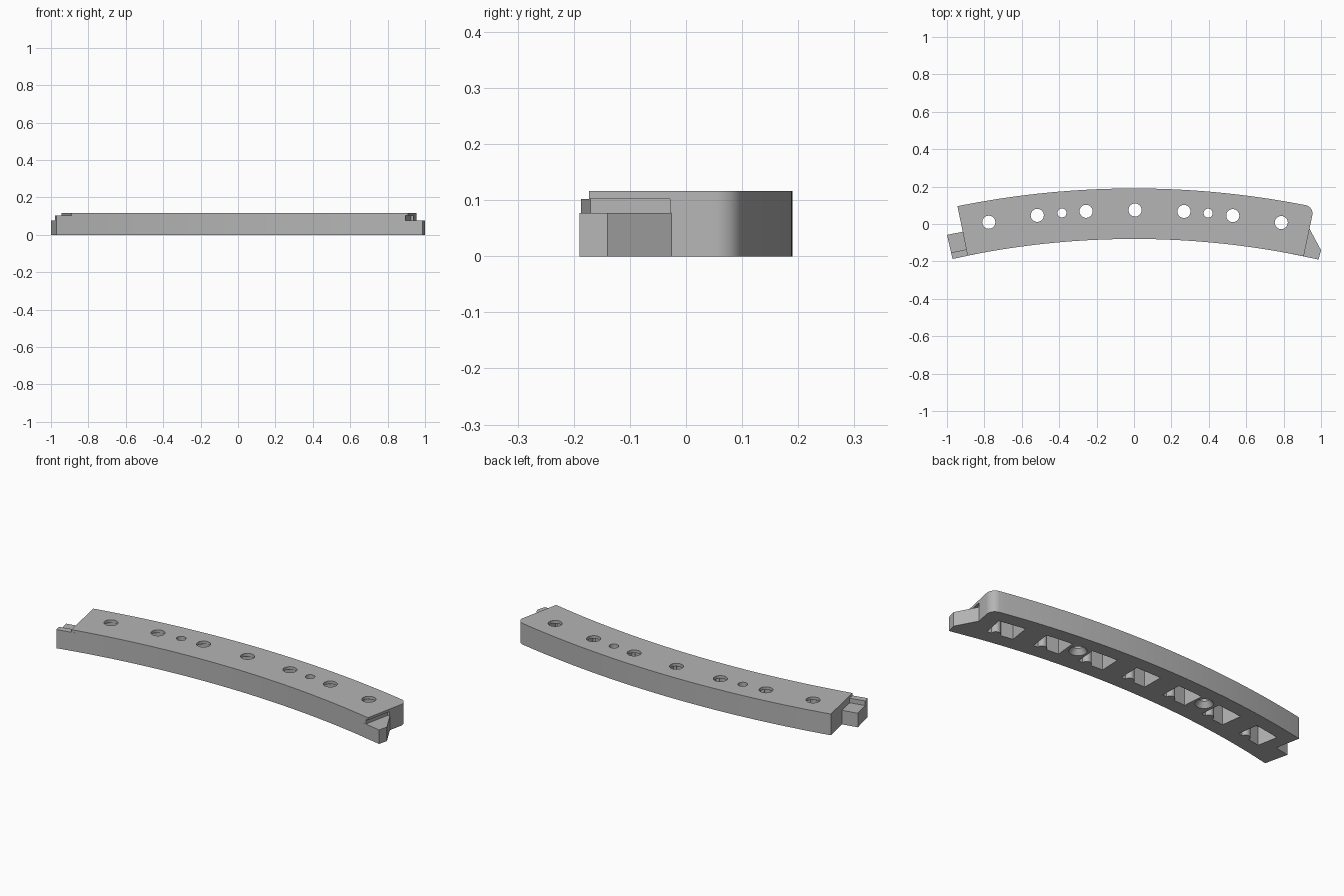
import bpy, bmesh
from math import sin, cos, pi

cube = bpy.data.objects.get("Cube")
if cube:
    bpy.data.objects.remove(cube, do_unlink=True)

R_OUT, R_IN, R_HOLE = 4.75, 4.48, 4.635
CENTRE_Y = 0.19 - R_OUT
A_LEFT, A_RIGHT, HEIGHT = -0.2, 0.204, 0.116

grey = bpy.data.materials.new("light grey plastic")
grey.use_nodes = True
colour = (0.46, 0.46, 0.46, 1)
grey.diffuse_color = colour
grey.node_tree.nodes["Principled BSDF"].inputs["Base Color"].default_value = colour


def polar(r, a):
    return (r * sin(a), CENTRE_Y + r * cos(a))


def arc(r, a0, a1, n):
    return [polar(r, a0 + (a1 - a0) * i / n) for i in range(n + 1)]


def circle(centre, r, n=32):
    return [(centre[0] + r * cos(2 * pi * i / n), centre[1] + r * sin(2 * pi * i / n))
            for i in range(n)]


def loft(name, bottom, z0, z1, top=None):
    """Closed solid between a bottom outline and an optional different top outline."""
    bm = bmesh.new()
    lower = [bm.verts.new((x, y, z0)) for x, y in bottom]
    upper = [bm.verts.new((x, y, z1)) for x, y in (top or bottom)]
    bm.faces.new(lower)
    bm.faces.new(upper)
    n = len(lower)
    for i in range(n):
        bm.faces.new((lower[i], lower[(i + 1) % n], upper[(i + 1) % n], upper[i]))
    bmesh.ops.recalc_face_normals(bm, faces=bm.faces)
    mesh = bpy.data.meshes.new(name)
    bm.to_mesh(mesh)
    bm.free()
    mesh.materials.append(grey)
    obj = bpy.data.objects.new(name, mesh)
    bpy.context.collection.objects.link(obj)
    return obj


def combine(target, tool, operation):
    bpy.context.view_layer.objects.active = target
    mod = target.modifiers.new(operation.lower(), "BOOLEAN")
    mod.operation, mod.solver, mod.object = operation, "EXACT", tool
    bpy.ops.object.modifier_apply(modifier=mod.name)
    bpy.data.objects.remove(tool, do_unlink=True)


# Curved bar with one rounded outer corner
fillet = 0.045
r_c, a_c = R_OUT - fillet, A_RIGHT - fillet / R_OUT
corner = [polar(r_c + fillet * cos(t * pi / 16), a_c + fillet * sin(t * pi / 16) / r_c)
          for t in range(1, 9)]
bar = loft("curved_bar", arc(R_OUT, A_LEFT, a_c, 48) + corner
           + arc(R_IN, A_RIGHT, A_LEFT, 48), 0, HEIGHT)

# Slot under the lip at the right end
slot = [polar(R_IN - 0.02, A_RIGHT - 0.003), polar(4.628, A_RIGHT - 0.003),
        polar(4.628, A_RIGHT + 0.02), polar(R_IN - 0.02, A_RIGHT + 0.02)]
combine(bar, loft("slot_cutter", slot, 0.077, 0.102), "DIFFERENCE")

# Wedge tab on the right end
wedge = [polar(R_IN, 0.19), (0.987, -0.19), (1.0, -0.14), (0.938, -0.025), polar(4.63, 0.19)]
combine(bar, loft("wedge_tab", wedge, 0, 0.077), "UNION")

# Square tab with a raised inner ridge on the left end
tab = [polar(R_IN, -0.19), (-0.97, -0.187), (-1.0, -0.058), polar(4.61, -0.19)]
combine(bar, loft("square_tab", tab, 0, 0.077), "UNION")
ridge = [polar(R_IN, -0.19), (-0.97, -0.187), (-0.978, -0.153), polar(4.515, -0.19)]
combine(bar, loft("tab_ridge", ridge, 0, 0.102), "UNION")

# Screw holes, each opening into a ribbed pocket underneath
for i in range(-3, 4):
    a = 0.0012 + i * 0.0565
    half = 0.073 / R_HOLE
    pocket = loft("pocket_cutter", arc(4.675, a - half, a + half, 4)
                  + arc(4.56, a + half, a - half, 4), -0.01, 0.1)
    rib = loft("rib", circle(polar(4.56, a + 0.005), 0.024, 20), -0.02, 0.11)
    combine(pocket, rib, "DIFFERENCE")
    combine(bar, pocket, "DIFFERENCE")
    combine(bar, loft("hole_cutter", circle(polar(R_HOLE, a), 0.035), 0.09, 0.13), "DIFFERENCE")

# Two small countersunk holes
for a in (-0.0832, 0.0856):
    p = polar(R_HOLE, a)
    combine(bar, loft("small_hole_cutter", circle(p, 0.024), -0.01, 0.13), "DIFFERENCE")
    combine(bar, loft("countersink_cutter", circle(p, 0.048), -0.005, 0.03,
                      circle(p, 0.022)), "DIFFERENCE")

bpy.ops.object.select_all(action="DESELECT")
bar.select_set(True)
bpy.context.view_layer.objects.active = bar
bpy.ops.object.shade_smooth_by_angle(angle=0.5)
